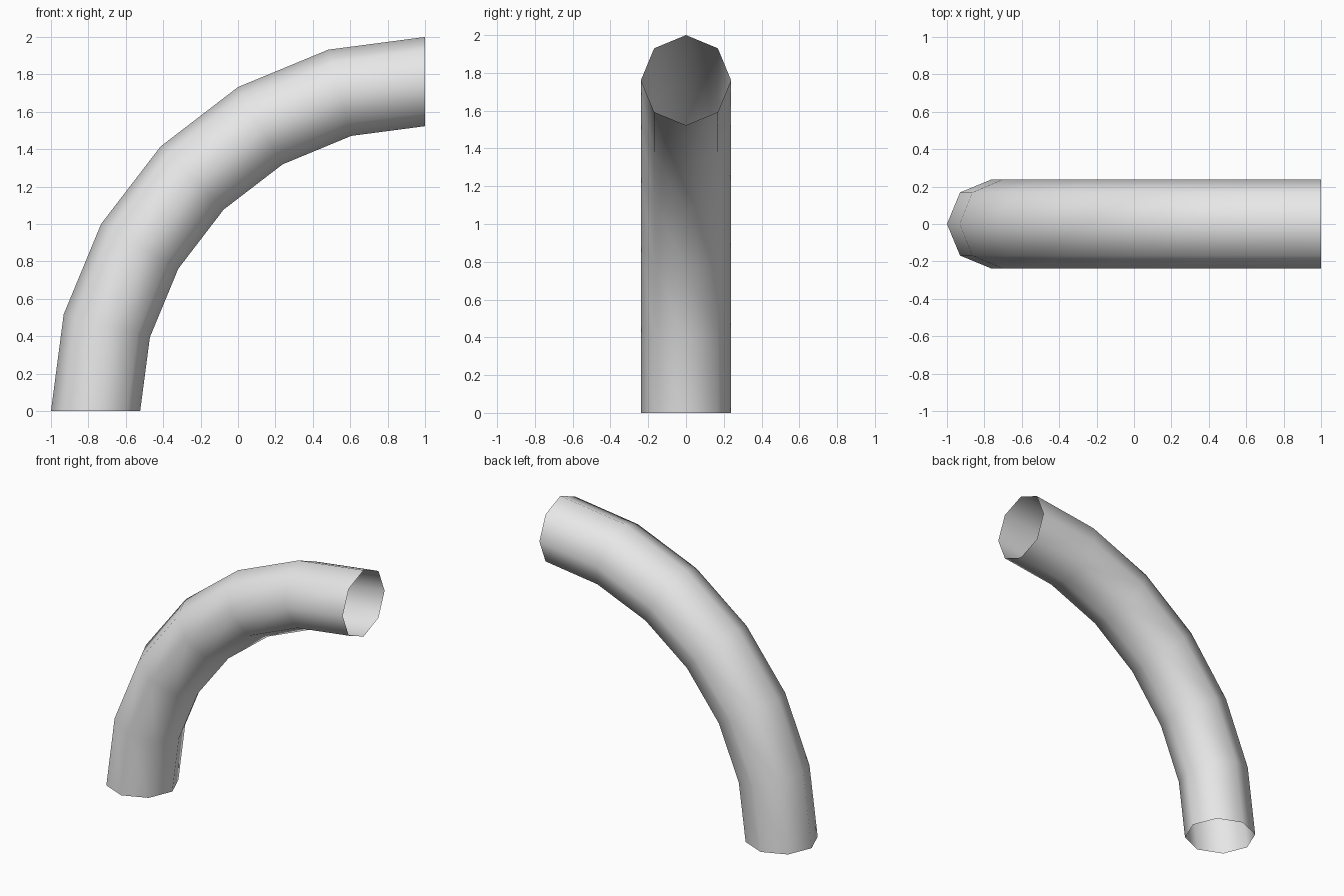
import bpy, bmesh
from math import cos, sin, pi

cube = bpy.data.objects.get("Cube")
if cube:
    bpy.data.objects.remove(cube, do_unlink=True)

TUBE = 0.2385           # tube radius
BEND = 2 - TUBE         # bend radius of the centre line, about x=1, z=0
SIDES, STEPS = 8, 6

grey = bpy.data.materials.new("light_grey")
grey.use_nodes = True
colour = (0.8, 0.8, 0.8, 1)
grey.diffuse_color = colour
grey.node_tree.nodes["Principled BSDF"].inputs["Base Color"].default_value = colour

# Quarter-bend pipe: octagonal rings swept along the arc, both ends open
bm = bmesh.new()
rings = []
for i in range(STEPS + 1):
    a = pi / 2 * i / STEPS
    ring = []
    for j in range(SIDES):
        t = 2 * pi * j / SIDES
        r = BEND + TUBE * cos(t)
        ring.append(bm.verts.new((1 - r * cos(a), TUBE * sin(t), r * sin(a))))
    rings.append(ring)
for low, high in zip(rings, rings[1:]):
    for j in range(SIDES):
        k = (j + 1) % SIDES
        face = bm.faces.new((low[j], high[j], high[k], low[k]))
        face.smooth = True
bm.normal_update()

# Make the faces point away from the centre line
first = bm.faces[:][0]
if first.normal.x > 0:
    bmesh.ops.reverse_faces(bm, faces=bm.faces[:])

mesh = bpy.data.meshes.new("pipe_bend")
bm.to_mesh(mesh)
bm.free()
mesh.materials.append(grey)
pipe = bpy.data.objects.new("pipe_bend", mesh)
bpy.context.collection.objects.link(pipe)
